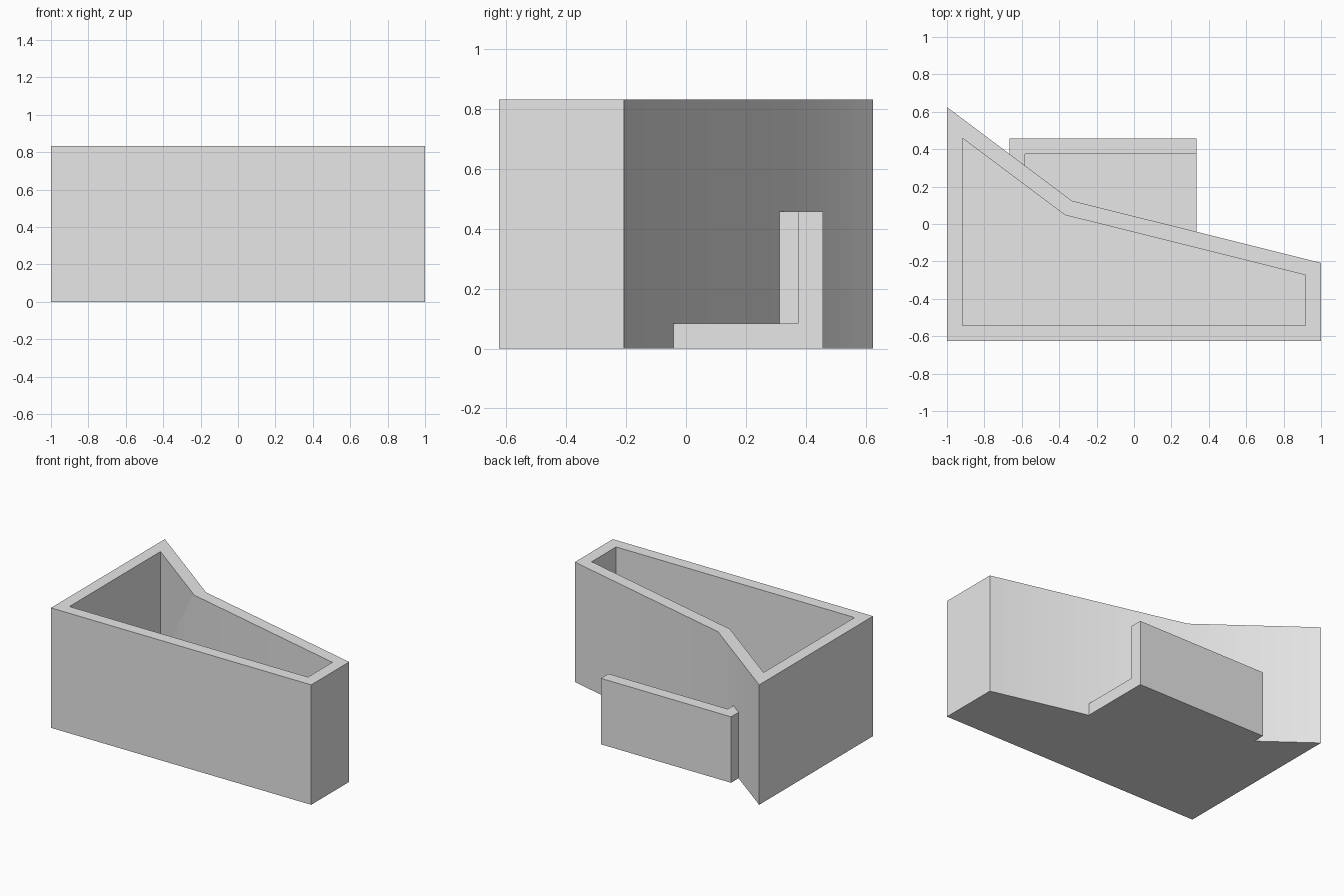
import bpy
import bmesh
from math import radians

T = 1 / 12      # wall and floor thickness
HEIGHT = 10 * T
TRAY_HEIGHT = 5.5 * T

cube = bpy.data.objects.get("Cube")
if cube:
    bpy.data.objects.remove(cube, do_unlink=True)

grey = bpy.data.materials.new("light_grey")
grey.use_nodes = True
grey.diffuse_color = (0.8, 0.8, 0.8, 1)
grey.node_tree.nodes["Principled BSDF"].inputs["Base Color"].default_value = (0.8, 0.8, 0.8, 1)


def prism(name, outline, bottom, top):
    """Extrude a plan outline upward into a closed solid."""
    bm = bmesh.new()
    base = bm.faces.new([bm.verts.new((x, y, bottom)) for x, y in outline])
    new = bmesh.ops.extrude_face_region(bm, geom=[base])["geom"]
    bmesh.ops.translate(bm, vec=(0, 0, top - bottom),
                        verts=[v for v in new if isinstance(v, bmesh.types.BMVert)])
    bmesh.ops.recalc_face_normals(bm, faces=bm.faces[:])
    mesh = bpy.data.meshes.new(name)
    bm.to_mesh(mesh)
    bm.free()
    mesh.materials.append(grey)
    obj = bpy.data.objects.new(name, mesh)
    bpy.context.collection.objects.link(obj)
    return obj


def hollow(obj, cutter):
    """Cut a pocket, keep sharp edges crisp and discard the cutter."""
    cutter.hide_render = True
    mod = obj.modifiers.new("pocket", "BOOLEAN")
    mod.operation = "DIFFERENCE"
    mod.solver = "EXACT"
    mod.object = cutter
    bpy.ops.object.select_all(action="DESELECT")
    obj.select_set(True)
    bpy.context.view_layer.objects.active = obj
    bpy.ops.object.modifier_apply(modifier=mod.name)
    bpy.data.objects.remove(cutter, do_unlink=True)
    bpy.ops.object.shade_smooth_by_angle(angle=radians(30))


# Tapered bin with a bent back wall
bend = (-1 / 3, 0.125)
body = prism("bin_body", [(-1, -0.625), (1, -0.625), (1, -0.208), bend, (-1, 0.625)], 0, HEIGHT)
cavity = prism("bin_cavity", [(-1 + T, -0.625 + T), (1 - T, -0.625 + T), (1 - T, -0.273),
                              (-0.37, 0.048), (-1 + T, 0.458)], T, HEIGHT + T)
hollow(body, cavity)

# Low tray behind the bin, open at its left end
left, right, back = 1 / 3, -2 / 3, 0.458
tray = prism("back_tray", [(left, -0.042), (left, back), (right, back), (right, 0.375), bend],
             0, TRAY_HEIGHT)
pocket = prism("tray_pocket", [(right + T, -0.3), (left + T, -0.3),
                               (left + T, back - T), (right + T, back - T)], T, TRAY_HEIGHT + T)
hollow(tray, pocket)
